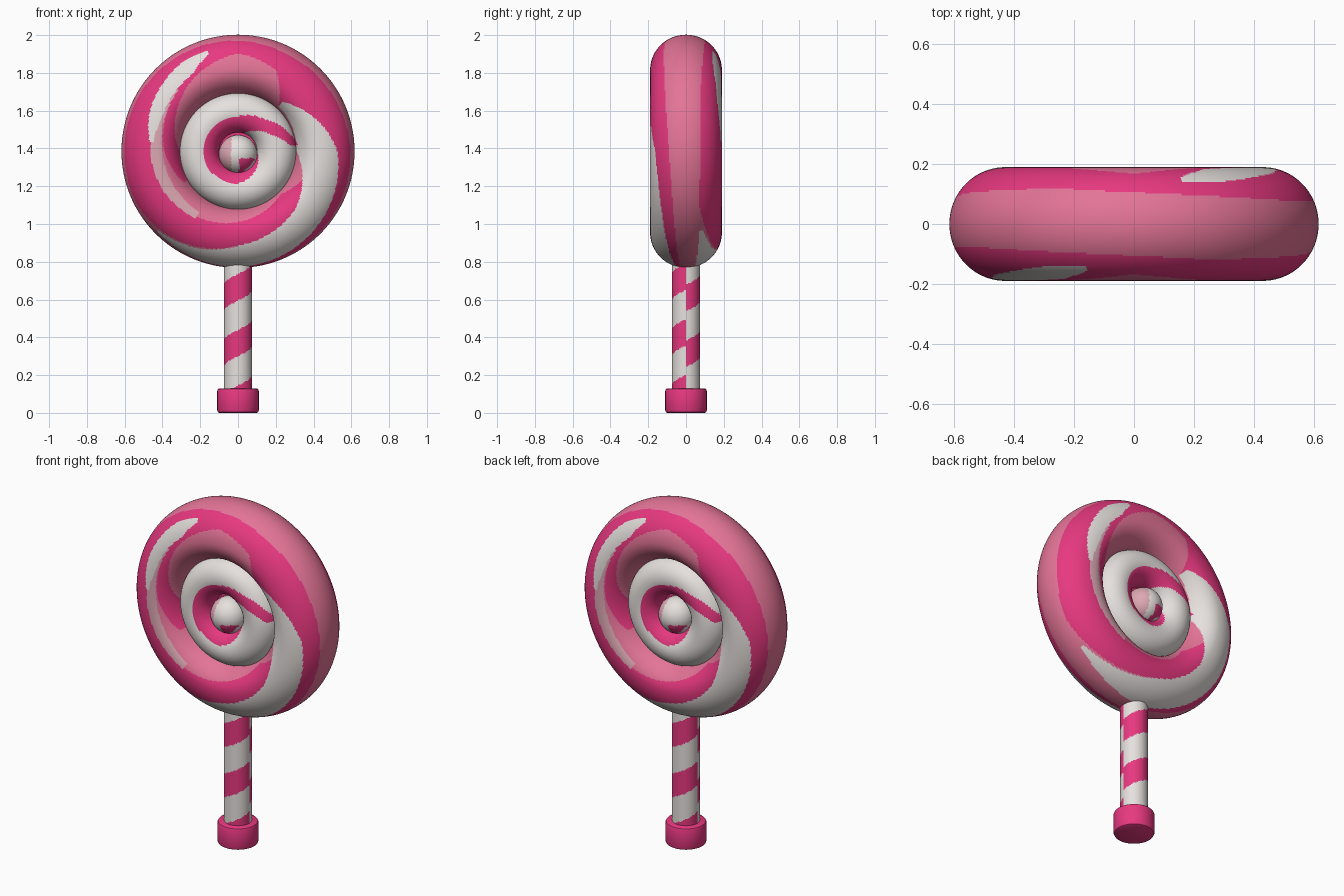
import bpy, bmesh, math
from mathutils import Vector

if "Cube" in bpy.data.objects:
    bpy.data.objects.remove(bpy.data.objects["Cube"])

CZ = 1.385                      # height of the candy centre
RING, TUBE = 0.43, 0.187        # outer ring radius and tube radius


def material(name, rgb):
    m = bpy.data.materials.new(name)
    m.diffuse_color = (*rgb, 1)
    m.use_nodes = True
    m.node_tree.nodes["Principled BSDF"].inputs["Base Color"].default_value = m.diffuse_color
    return m


MATS = [material("hot_pink", (0.80, 0.040, 0.215)),
        material("soft_pink", (0.77, 0.175, 0.31)),
        material("pale_pink", (0.72, 0.39, 0.45)),
        material("candy_white", (0.79, 0.75, 0.73))]
HOT, SOFT, PALE, WHITE = range(4)


def lathe(name, rows, n, place, colour):
    """Revolve (radius, height) rows; colour faces by their centre."""
    bm = bmesh.new()
    loops = [[bm.verts.new(place(r, h, math.tau * i / n)) for i in range(n)]
             for r, h in rows]
    for a, b in zip(loops, loops[1:]):
        for i in range(n):
            j = (i + 1) % n
            bm.faces.new((a[i], a[j], b[j], b[i]))
    bm.faces.new(loops[0])
    bm.faces.new(loops[-1])
    bmesh.ops.recalc_face_normals(bm, faces=bm.faces)
    for f in bm.faces:
        f.smooth = True
        f.material_index = colour(f.calc_center_median())
    me = bpy.data.meshes.new(name)
    bm.to_mesh(me)
    bm.free()
    for m in MATS:
        me.materials.append(m)
    me.set_sharp_from_angle(angle=math.radians(40))
    ob = bpy.data.objects.new(name, me)
    bpy.context.collection.objects.link(ob)
    return ob


def around_y(r, h, t):
    return Vector((r * math.cos(t), h, CZ + r * math.sin(t)))


def around_z(r, h, t):
    return Vector((r * math.cos(t), r * math.sin(t), h))


# Spiral stripes: (clockwise angle from +x, inner radius, outer radius)
STRIPES = [
    (HOT, [(150, .31, .33), (180, .31, .39), (210, .38, .43), (240, .455, .50),
           (270, .52, .60), (295, .475, .595), (312, .32, .60), (335, .32, .61),
           (360, .40, .63), (450, .62, .70)]),
    (HOT, [(25, .37, .38), (45, .32, .43), (90, .375, .50), (150, .44, .65),
           (210, .48, .645), (290, .58, .60)]),
    (PALE, [(122, .38, .42), (150, .385, .445), (180, .40, .465), (225, .45, .46)]),
    (WHITE, [(186, .45, .47), (205, .44, .515), (240, .475, .57), (253, .54, .57)]),
    (WHITE, [(-48, .32, .35), (0, .31, .53), (45, .43, .60), (90, .50, .68),
             (135, .63, .65)]),
    # inner swirl, winding into the centre
    (HOT, [(-360, .07, .10), (-270, .07, .17), (-180, .07, .185),
           (-90, .07, .185), (-50, .14, .22), (-25, .20, .275), (-6, .28, .32)]),
]


def in_stripe(keys, a, q):
    for k in (-720, -360, 0, 360):
        if not keys[0][0] <= a + k < keys[-1][0]:
            continue
        for (a0, i0, o0), (a1, i1, o1) in zip(keys, keys[1:]):
            if a0 <= a + k < a1:
                f = (a + k - a0) / (a1 - a0)
                if i0 + f * (i1 - i0) <= q <= o0 + f * (o1 - o0):
                    return True
    return False


def swirl_colour(c):
    x = c.x if c.y < 0 else -c.x          # back repeats the front, turned round
    z = c.z - CZ
    q = math.hypot(x, z)
    if q > RING:                          # measure along the rounded rim
        q = RING + TUBE * math.atan2(q - RING, abs(c.y))
    a = math.degrees(math.atan2(-z, x)) % 360
    if q < 0.05:
        return HOT
    col = WHITE if q < 0.307 else SOFT
    for mat, keys in STRIPES:
        if in_stripe(keys, a, q):
            col = mat
    return col


# Candy disc: inner ring and outer ring in one turned profile
front = []
for i in range(33):
    t = math.pi * (1 - i / 32 * 0.92)
    front.append((0.205 + 0.105 * math.cos(t), -0.06 - 0.105 * math.sin(t)))
for i in range(1, 71):
    t = math.radians(151 - 151 * i / 70)
    w = TUBE if t < math.pi / 2 else 0.14
    front.append((RING + w * math.cos(t), -0.19 * math.sin(t)))
back = [(r, -y) for r, y in reversed(front[:-1])]
lathe("candy_disc", front + back, 300, around_y, swirl_colour)


# Centre balls, front and back
def ball_colour(c):
    x = c.x if c.y < 0 else -c.x
    z = c.z - CZ + 0.016
    if x > 0.005 and z < -0.02 and x - z < 0.12 and abs(c.y) > 0.1:
        return HOT
    return PALE if x < -0.035 else WHITE


for side, s in (("front", -1), ("back", 1)):
    rows = [(0.102 * math.sin(math.pi * (i + .02) / 24.04),
             s * 0.08 - 0.1 * math.cos(math.pi * (i + .02) / 24.04)) for i in range(25)]
    lathe("centre_ball_" + side, rows, 48,
          lambda r, h, t: around_y(r, h, t) - Vector((0, 0, 0.016)), ball_colour)


# Striped stick
def stick_colour(c):
    s = -1 if c.y > 0 else 1
    phi = math.atan2(s * c.x, abs(c.y))
    return HOT if (c.z - 0.036 * phi - 0.595) % 0.295 < 0.14 else WHITE


lathe("stick", [(0.074, 0.08 + 0.76 * i / 120) for i in range(121)], 48,
      around_z, stick_colour)

# Base cap with rounded edges
cap = [(0.098, 0), (0.106, 0.004), (0.11, 0.014), (0.11, 0.116),
       (0.106, 0.126), (0.098, 0.13)]
lathe("base_cap", cap, 48, around_z, lambda c: HOT)
